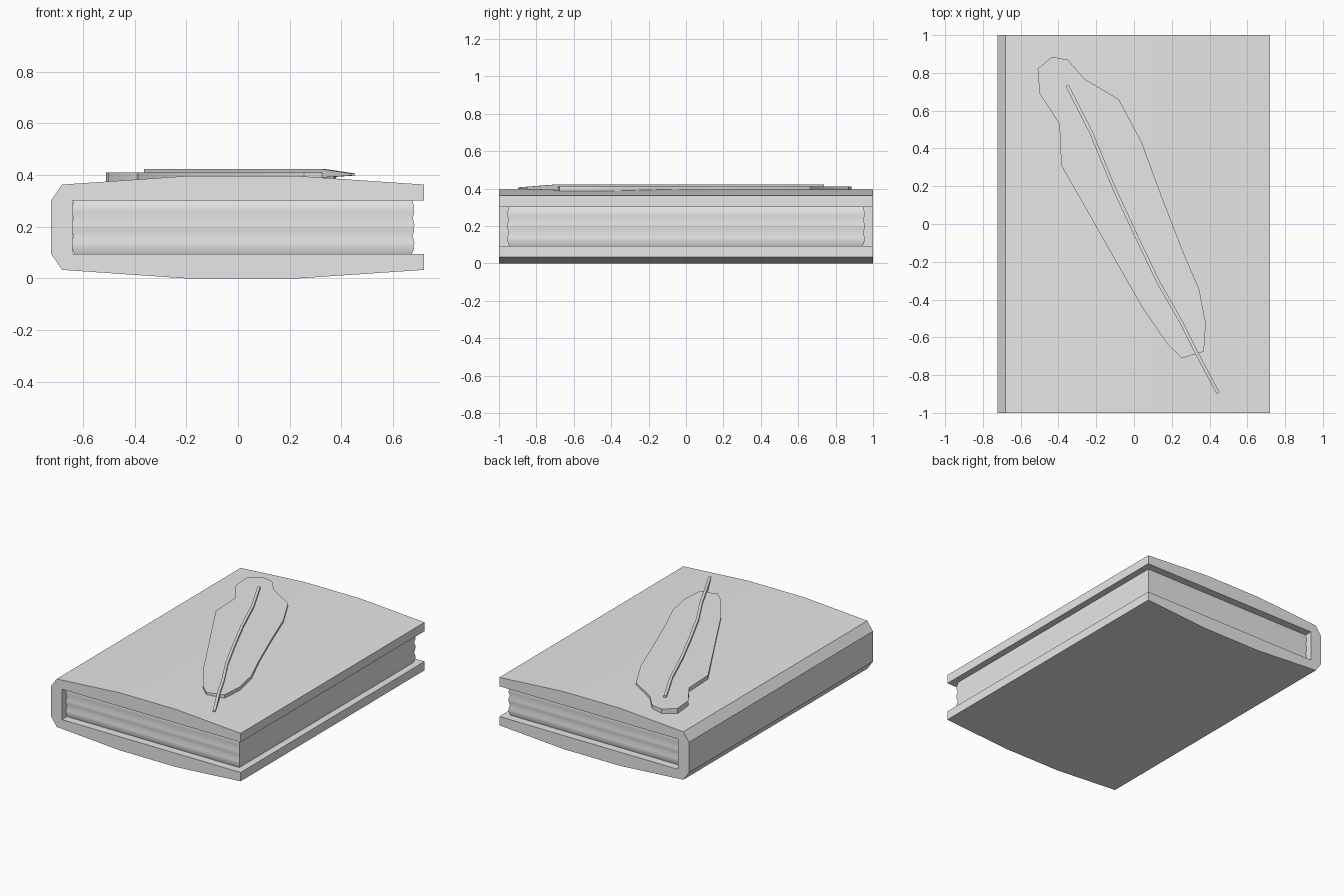
import bpy
import bmesh
from mathutils import Vector

cube = bpy.data.objects.get("Cube")
if cube:
    bpy.data.objects.remove(cube, do_unlink=True)

# One plain grey for everything
grey = bpy.data.materials.new("plain grey")
grey.use_nodes = True
colour = (0.8, 0.8, 0.8, 1)
grey.diffuse_color = colour
for node in grey.node_tree.nodes:
    if node.type == 'BSDF_PRINCIPLED':
        node.inputs["Base Color"].default_value = colour


def loft(name, rings):
    """Skin a series of equal-length closed rings and cap both ends."""
    bm = bmesh.new()
    loops = [[bm.verts.new(p) for p in ring] for ring in rings]
    for a, b in zip(loops, loops[1:]):
        for i in range(len(a)):
            j = (i + 1) % len(a)
            bm.faces.new((a[i], a[j], b[j], b[i]))
    bm.faces.new(loops[0])
    bm.faces.new(loops[-1])
    bmesh.ops.recalc_face_normals(bm, faces=bm.faces[:])
    mesh = bpy.data.meshes.new(name)
    bm.to_mesh(mesh)
    bm.free()
    mesh.materials.append(grey)
    obj = bpy.data.objects.new(name, mesh)
    bpy.context.collection.objects.link(obj)
    bpy.ops.object.select_all(action='DESELECT')
    obj.select_set(True)
    bpy.context.view_layer.objects.active = obj
    bpy.ops.object.shade_smooth_by_angle()
    return obj


MID = 0.198  # height of the middle of the book

# Cover: C-shaped profile, mirrored top to bottom, run along y
upper = [(-0.64, 0.104), (0.72, 0.104), (0.72, 0.165), (0.23, MID),
         (-0.2, MID), (-0.68, 0.165), (-0.723, 0.104)]
profile = upper + [(x, -z) for x, z in reversed(upper)]
loft("book_cover", [[(x, y, MID + z) for x, z in profile] for y in (-1, 1)])

# Pages: block with gently rippled edges
ripple = [-0.006, 0.003, 0.004, -0.002, 0.003, 0.004, -0.002, 0.004, 0.002, -0.004]
pages = []
for i, r in enumerate(ripple):
    z = MID - 0.105 + 0.21 * i / (len(ripple) - 1)
    left, right, side = -0.639 - r, 0.678 + r, 0.951 + r
    pages.append([(left, -side, z), (right, -side, z), (right, side, z), (left, side, z)])
loft("page_block", pages)

# Feather vane: flat plate on the front cover
vane = [(-.51, .82), (-.435, .885), (-.35, .87), (-.265, .77), (-.08, .66),
        (.04, .435), (.145, .15), (.265, -.16), (.345, -.345), (.38, -.525),
        (.37, -.675), (.255, -.71), (.18, -.64), (.045, -.445), (-.2, -.015),
        (-.385, .31), (-.395, .53), (-.5, .69)]
loft("feather_vane", [[(x, y, z) for x, y in vane] for z in (0.37, 0.41)])

# Feather quill: slim bar along the vane, dipping to a point past its end
path = [(-.355, .735), (-.225, .48), (-.11, .2), (.01, -.06),
        (.13, -.31), (.25, -.52), (.33, -.68), (.445, -.895)]
points = [Vector(p) for p in path]
rings = []
for i, p in enumerate(points):
    along = (points[min(i + 1, len(points) - 1)] - points[max(i - 1, 0)]).normalized()
    across = Vector((-along.y, along.x)) * 0.009
    last = i == len(points) - 1
    top, bottom = (0.406, 0.398) if last else (0.423, 0.39)
    a, b = p + across, p - across
    rings.append([(*a, bottom), (*b, bottom), (*b, top), (*a, top)])
loft("feather_quill", rings)
